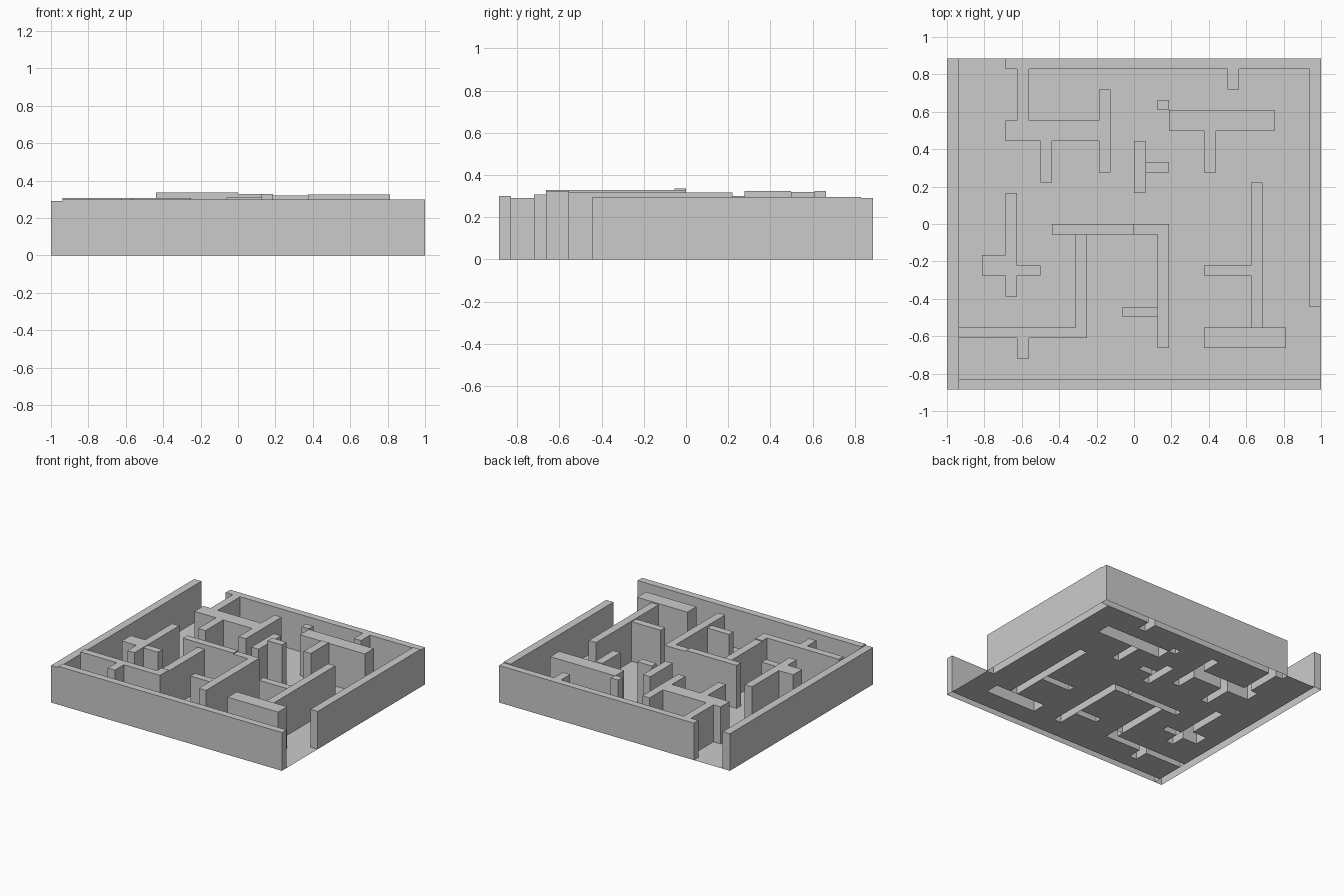
import bpy, bmesh

if "Cube" in bpy.data.objects:
    bpy.data.objects.remove(bpy.data.objects["Cube"])

N = 32                       # the plan sits on a 32 x 32 grid
W, D = 2.0, 1.77
CX, CY = W / N, D / N


def cells_of(rects):
    """Grid cells covered by rectangles (column0, row0, column1, row1)."""
    return {(i, j) for a, b, c, d in rects
            for i in range(a, c) for j in range(b, d)}


def build(name, cells, z, sides=True):
    """Flat top over the cells, with side walls down to z = 0."""
    bm = bmesh.new()

    def quad(*pts):
        bm.faces.new([bm.verts.new((i * CX - W / 2, j * CY - D / 2, h))
                      for i, j, h in pts])

    for i, j in sorted(cells):
        ring = [(i, j), (i + 1, j), (i + 1, j + 1), (i, j + 1)]
        quad(*[(*p, z) for p in ring])
        if not sides:
            continue
        for k, (di, dj) in enumerate([(0, -1), (1, 0), (0, 1), (-1, 0)]):
            if (i + di, j + dj) not in cells:
                a, b = ring[k], ring[(k + 1) % 4]
                quad((*a, 0), (*b, 0), (*b, z), (*a, z))
    bmesh.ops.remove_doubles(bm, verts=bm.verts[:], dist=1e-5)
    me = bpy.data.meshes.new(name)
    bm.to_mesh(me)
    bm.free()
    ob = bpy.data.objects.new(name, me)
    bpy.context.collection.objects.link(ob)


walls = {}


def wall(name, height, *rects):
    walls[name] = (height, cells_of(rects))


# Outer walls, with openings at back left and front right
wall("left_wall", 0.29, (0, 0, 1, 32))
wall("front_wall", 0.30, (1, 0, 32, 1))
wall("right_wall", 0.296, (31, 8, 32, 31))
wall("back_wall", 0.29, (5, 31, 32, 32), (6, 26, 7, 31), (24, 29, 25, 31),
     (5, 24, 14, 26), (8, 20, 9, 24), (13, 21, 14, 29))

# Back right partitions
wall("back_right_wall", 0.32, (19, 25, 28, 27))
wall("back_right_stem", 0.325, (22, 21, 23, 25))
wall("back_right_block", 0.325, (18, 27, 19, 28))

# Centre partitions
wall("small_post", 0.30, (16, 19, 17, 24))
wall("small_post_arm", 0.325, (17, 21, 19, 22))
wall("centre_beam", 0.337, (9, 15, 16, 16))
wall("centre_corner", 0.328, (16, 15, 19, 16), (18, 4, 19, 15))
wall("centre_arm", 0.31, (15, 7, 18, 8))
wall("centre_left_leg", 0.30, (11, 7, 12, 15))

# Left partitions
wall("left_cross", 0.30, (5, 9, 6, 19), (3, 11, 5, 13))
wall("left_cross_arm", 0.295, (6, 11, 8, 12))
wall("front_left_wall", 0.307, (1, 5, 12, 6), (11, 6, 12, 7), (6, 3, 7, 5))

# Right partitions
wall("right_stem", 0.316, (26, 6, 27, 20))
wall("right_foot", 0.325, (22, 4, 29, 6))
wall("right_arm", 0.31, (22, 11, 26, 12))

for name, (height, cells) in walls.items():
    build(name, cells, height)

# Floor fills every cell not taken by a wall
used = set().union(*(c for _, c in walls.values()))
build("floor", cells_of([(0, 0, N, N)]) - used, 0.0, sides=False)
